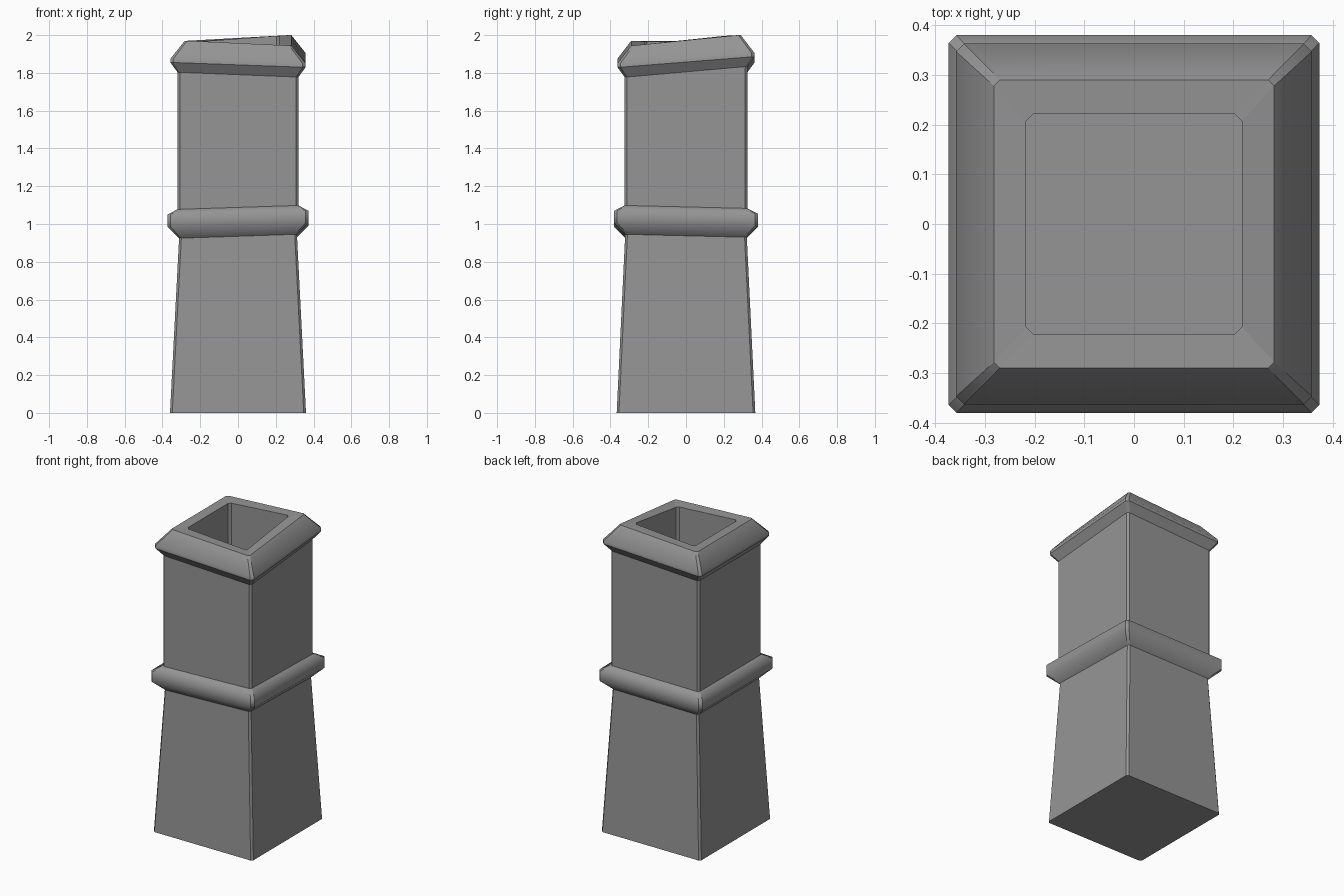
import bpy, bmesh

if "Cube" in bpy.data.objects:
    bpy.data.objects.remove(bpy.data.objects["Cube"])

# one clay colour
clay = bpy.data.materials.new("grey clay")
clay.diffuse_color = (0.3, 0.3, 0.3, 1)
clay.use_nodes = True
clay.node_tree.nodes["Principled BSDF"].inputs["Base Color"].default_value = clay.diffuse_color

TILT_NONE = (0, 0, 0, 0)
TILT_BAND = (-0.01, 0.01, -0.005, -0.01)
# corner height offsets: front left, front right, back right, back left
TILT_CAP = (0, -0.025, 0.03, 0)

# (half x, half y, z, corner chamfer, tilt, sharp ring edge)
profile = [
    (0.36, 0.367, 0.00, 0.012, TILT_NONE, True),     # foot
    (0.312, 0.322, 0.935, 0.012, TILT_BAND, True),   # under band
    (0.373, 0.380, 0.995, 0.016, TILT_BAND, False),  # band
    (0.373, 0.380, 1.06, 0.016, TILT_BAND, False),
    (0.320, 0.325, 1.088, 0.012, TILT_BAND, True),   # upper shaft
    (0.320, 0.325, 1.803, 0.012, TILT_CAP, True),    # under cap
    (0.358, 0.363, 1.855, 0.016, TILT_CAP, True),    # cap lip
    (0.358, 0.363, 1.875, 0.016, TILT_CAP, False),
    (0.282, 0.290, 1.970, 0.012, TILT_CAP, True),    # rim
    (0.217, 0.221, 1.966, 0.014, TILT_CAP, True),    # flue opening
    (0.217, 0.221, 1.45, 0.014, TILT_NONE, True),    # flue floor
]


def add_ring(bm, hx, hy, z, c, tilt):
    """Rectangle with chamfered corners, each corner shifted in height."""
    pts = [(-hx, -hy + c, 0), (-hx + c, -hy, 0), (hx - c, -hy, 1), (hx, -hy + c, 1),
           (hx, hy - c, 2), (hx - c, hy, 2), (-hx + c, hy, 3), (-hx, hy - c, 3)]
    return [bm.verts.new((x, y, z + tilt[i])) for x, y, i in pts]


bm = bmesh.new()
rings = [add_ring(bm, *p[:5]) for p in profile]
for a, b in zip(rings, rings[1:]):
    for i in range(8):
        j = (i + 1) % 8
        bm.faces.new((a[i], a[j], b[j], b[i]))
bm.faces.new(rings[0][::-1])
bm.faces.new(rings[-1])
for f in bm.faces:
    f.smooth = True
# sharp edges around the rings and down the corners
for ring, p in zip(rings, profile):
    if p[5]:
        for i in range(8):
            bm.edges.get((ring[i], ring[(i + 1) % 8])).smooth = False
for a, b in zip(rings, rings[1:]):
    for i in range(8):
        bm.edges.get((a[i], b[i])).smooth = False

mesh = bpy.data.meshes.new("chimney_pot")
bm.to_mesh(mesh)
bm.free()
mesh.materials.append(clay)
bpy.context.collection.objects.link(bpy.data.objects.new("chimney_pot", mesh))
